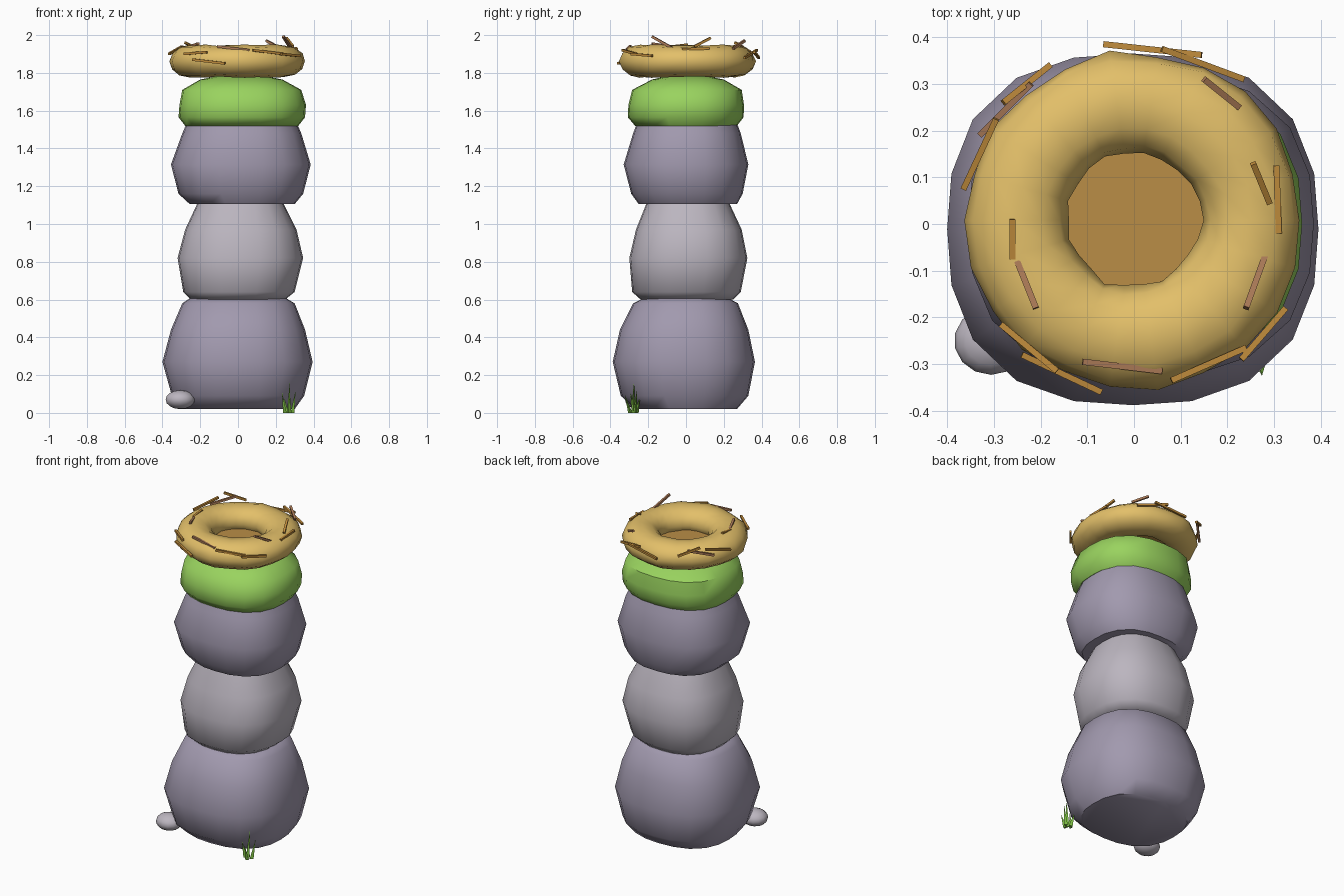
import bpy, bmesh, math, random
from mathutils import Vector

if "Cube" in bpy.data.objects:
    bpy.data.objects.remove(bpy.data.objects["Cube"])

random.seed(4)


def material(name, rgb):
    m = bpy.data.materials.new(name)
    m.diffuse_color = (*[(c / 255) ** 2.2 for c in rgb], 1)
    m.use_nodes = True
    m.node_tree.nodes["Principled BSDF"].inputs["Base Color"].default_value = m.diffuse_color
    return m


STONE = material("stone", (160, 152, 173))
PALE = material("pale_stone", (186, 180, 190))
MOSS = material("moss", (152, 210, 95))
STRAW = material("straw", (226, 190, 105))
FLOOR = material("nest_floor", (184, 140, 72))
TWIG_A = material("light_twig", (190, 138, 62))
TWIG_B = material("brown_twig", (170, 122, 88))
GRASS = material("grass", (125, 190, 70))


def finish(name, bm, mat, smooth=True):
    bmesh.ops.recalc_face_normals(bm, faces=bm.faces)
    me = bpy.data.meshes.new(name)
    bm.to_mesh(me)
    bm.free()
    ob = bpy.data.objects.new(name, me)
    bpy.context.collection.objects.link(ob)
    me.materials.append(mat)
    if smooth:
        bpy.ops.object.select_all(action='DESELECT')
        ob.select_set(True)
        bpy.context.view_layer.objects.active = ob
        bpy.ops.object.shade_smooth_by_angle(angle=math.radians(50))
    return ob


def stone(name, rings, mat, sides=20, power=2.5):
    """Rounded-square rings (z, x0, x1, y0, y1) joined into a closed stone."""
    bm = bmesh.new()
    loops = []
    for z, x0, x1, y0, y1 in rings:
        loop = []
        for i in range(sides):
            a = math.tau * i / sides
            c, s = math.cos(a), math.sin(a)
            r = (abs(c) ** power + abs(s) ** power) ** (-1 / power)
            loop.append(bm.verts.new(((x0 + x1) / 2 + (x1 - x0) / 2 * c * r,
                                      (y0 + y1) / 2 + (y1 - y0) / 2 * s * r, z)))
        loops.append(loop)
    for a, b in zip(loops, loops[1:]):
        for i in range(sides):
            j = (i + 1) % sides
            bm.faces.new((a[i], a[j], b[j], b[i]))
    bm.faces.new(loops[0])
    bm.faces.new(loops[-1])
    return finish(name, bm, mat)


# Three stacked stones
stone("bottom_stone", [(.02, -.30, .30, -.27, .27), (.09, -.35, .35, -.345, .33),
                       (.27, -.40, .395, -.388, .365), (.44, -.355, .355, -.35, .33),
                       (.58, -.295, .30, -.28, .275), (.61, -.25, .25, -.22, .22)], STONE)
stone("middle_stone", [(.60, -.25, .25, -.24, .25), (.64, -.29, .30, -.285, .29),
                       (.82, -.32, .345, -.30, .325), (.97, -.28, .31, -.265, .295),
                       (1.12, -.21, .235, -.205, .225)], PALE)
stone("top_stone", [(1.105, -.255, .30, -.25, .27), (1.16, -.315, .345, -.29, .30),
                    (1.315, -.355, .385, -.33, .33), (1.48, -.295, .335, -.28, .29),
                    (1.56, -.26, .30, -.25, .26)], STONE)

# Moss cap
stone("moss_cap", [(1.52, -.28, .32, -.27, .27), (1.565, -.315, .355, -.308, .305),
                   (1.63, -.31, .36, -.305, .307), (1.71, -.295, .335, -.285, .295),
                   (1.765, -.20, .235, -.18, .20), (1.787, -.09, .12, -.08, .09)], MOSS)

# Straw nest ring with an uneven tube
bm = bmesh.new()
SEG, TUBE = 22, 12
loops = []
for i in range(SEG):
    a = math.tau * i / SEG
    k = random.uniform(.94, 1.05)
    loops.append([])
    for j in range(TUBE):
        b = math.tau * j / TUBE
        r = .252 + .109 * k * math.cos(b) + random.uniform(-.004, .004)
        loops[-1].append(bm.verts.new((r * math.cos(a), .008 + r * math.sin(a),
                                       1.862 + .085 * k * math.sin(b))))
for i in range(SEG):
    p, q = loops[i], loops[(i + 1) % SEG]
    for j in range(TUBE):
        n = (j + 1) % TUBE
        bm.faces.new((p[j], q[j], q[n], p[n]))
finish("nest_ring", bm, STRAW)

# Nest floor
bm = bmesh.new()
bmesh.ops.create_cone(bm, cap_ends=True, segments=16, radius1=.19, radius2=.19, depth=.03)
bmesh.ops.translate(bm, verts=bm.verts, vec=(.01, .01, 1.815))
finish("nest_floor", bm, FLOOR)


def twig(name, a, b, mat, w=.013):
    """Thin square stick from a to b."""
    a, b = Vector(a), Vector(b)
    bm = bmesh.new()
    bmesh.ops.create_cube(bm, size=1)
    bmesh.ops.scale(bm, verts=bm.verts, vec=(w, w, (b - a).length))
    rot = (b - a).to_track_quat('Z', 'Y').to_matrix()
    bmesh.ops.rotate(bm, verts=bm.verts, matrix=rot)
    bmesh.ops.translate(bm, verts=bm.verts, vec=(a + b) / 2)
    finish(name, bm, mat, smooth=False)


# Twigs stuck into the nest
ENDS = [((-.065, .385, 1.88), (.145, .362, 1.91)), ((.06, .375, 1.92), (.235, .31, 1.88)),
        ((.15, .31, 1.97), (.225, .25, 1.93)), ((.255, .13, 1.985), (.29, .045, 1.94)),
        ((.305, .125, 1.93), (.31, -.02, 1.925)), ((.28, -.07, 1.93), (.24, -.18, 1.992)),
        ((.325, -.18, 1.89), (.23, -.29, 1.90)), ((.24, -.265, 1.90), (.08, -.335, 1.92)),
        ((.06, -.315, 1.92), (-.11, -.295, 1.94)), ((-.285, -.215, 1.90), (-.165, -.315, 1.91)),
        ((-.24, -.28, 1.87), (-.07, -.36, 1.85)), ((-.25, -.08, 1.94), (-.21, -.18, 1.955)),
        ((-.26, .01, 1.95), (-.26, -.075, 1.94)), ((-.365, .075, 1.90), (-.295, .225, 1.94)),
        ((-.33, .19, 1.90), (-.22, .30, 1.94)), ((-.28, .26, 1.96), (-.18, .34, 1.91))]
for n, (a, b) in enumerate(ENDS):
    twig(f"twig_{n + 1}", a, b, TWIG_B if n % 3 == 2 else TWIG_A)

# Pebble at the foot
bm = bmesh.new()
bmesh.ops.create_uvsphere(bm, u_segments=14, v_segments=8, radius=1)
bmesh.ops.scale(bm, verts=bm.verts, vec=(.079, .073, .05))
bmesh.ops.translate(bm, verts=bm.verts, vec=(-.306, -.25, .07))
finish("pebble", bm, PALE)

# Grass tuft: leaning three-sided blades
for n, (x, y, dx, dy, h) in enumerate([(.265, -.28, .01, .005, .17), (.245, -.275, -.012, -.02, .11),
                                       (.285, -.27, .02, .01, .12), (.27, -.295, .004, -.03, .10),
                                       (.255, -.262, -.015, .02, .09)]):
    bm = bmesh.new()
    base = [bm.verts.new((x + .013 * math.cos(t), y + .013 * math.sin(t), 0)) for t in (0, 2.09, 4.19)]
    tip = bm.verts.new((x + dx, y + dy, h))
    bm.faces.new(base)
    for i in range(3):
        bm.faces.new((base[i], base[(i + 1) % 3], tip))
    finish(f"grass_blade_{n + 1}", bm, GRASS, smooth=False)
